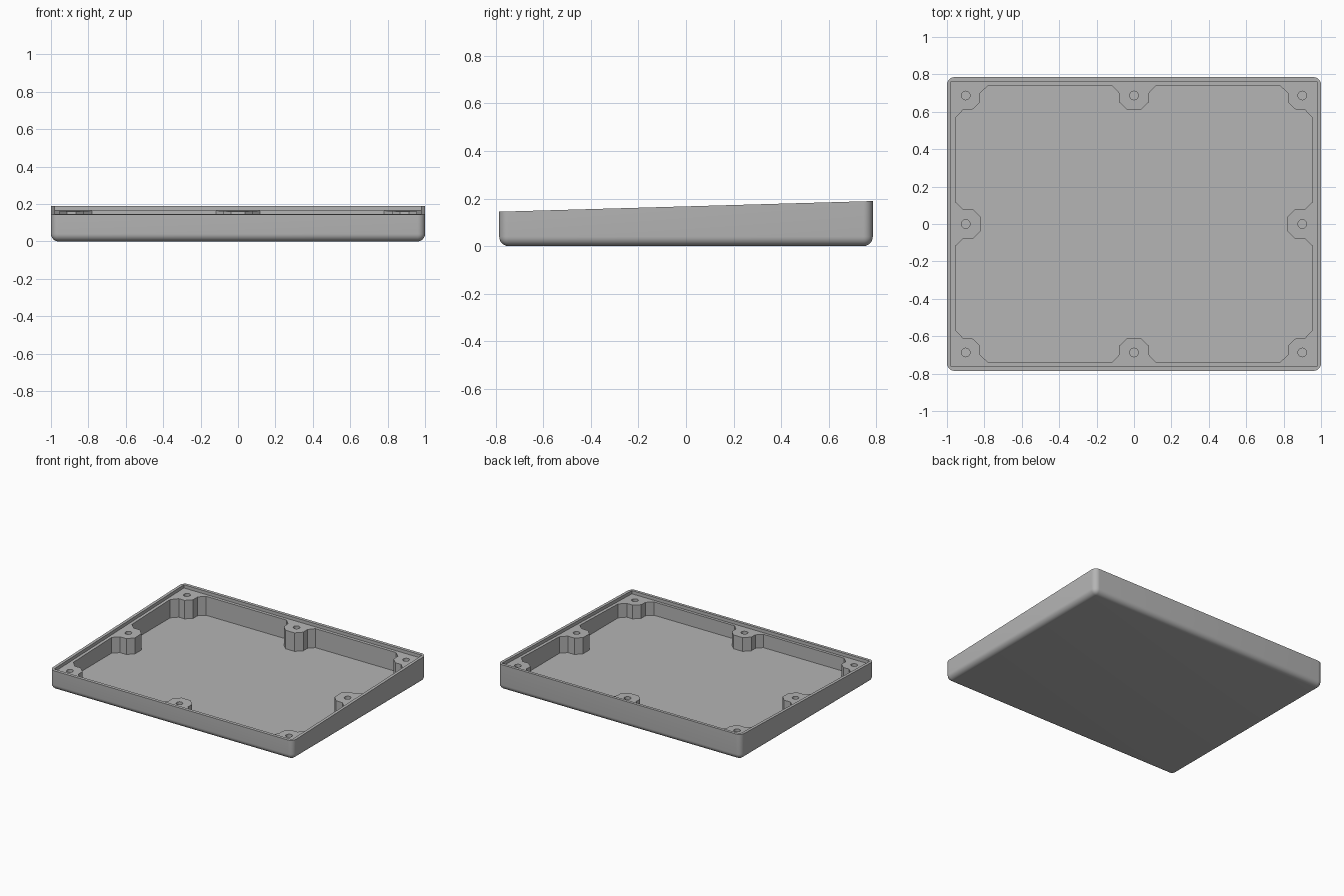
import bpy, bmesh, math

if "Cube" in bpy.data.objects:
    bpy.data.objects.remove(bpy.data.objects["Cube"])

HX, HY = 1.0, 0.785          # outer half sizes
FLOOR, LIP_DEPTH = 0.023, 0.024

grey = bpy.data.materials.new("plain_grey")
grey.use_nodes = True
grey.diffuse_color = (0.46, 0.46, 0.46, 1)
grey.node_tree.nodes["Principled BSDF"].inputs["Base Color"].default_value = grey.diffuse_color


def rim(y):
    """Height of the sloping rim."""
    return 0.167 + 0.0285 * y


def make(name, bm):
    bmesh.ops.recalc_face_normals(bm, faces=bm.faces)
    mesh = bpy.data.meshes.new(name)
    bm.to_mesh(mesh)
    bm.free()
    mesh.materials.append(grey)
    obj = bpy.data.objects.new(name, mesh)
    bpy.context.collection.objects.link(obj)
    return obj


def prism(bm, outline, bottom, top):
    """Solid over an outline; bottom and top are height functions of y."""
    low = [bm.verts.new((x, y, bottom(y))) for x, y in outline]
    high = [bm.verts.new((x, y, top(y))) for x, y in outline]
    bm.faces.new(low[::-1])
    bm.faces.new(high)
    for i in range(len(low)):
        j = (i + 1) % len(low)
        bm.faces.new((low[i], low[j], high[j], high[i]))


def rect(hx, hy):
    return [(hx, hy), (-hx, hy), (-hx, -hy), (hx, -hy)]


def flat(z):
    return lambda y: z


# Outer shell: sloped block with rounded bottom and upright edges
bm = bmesh.new()
prism(bm, rect(HX, HY), flat(0), rim)
bm.normal_update()
edges = [e for e in bm.edges if any(v.co.z < 0.01 for v in e.verts)]
bmesh.ops.bevel(bm, geom=edges, offset=0.04, segments=8, profile=0.5, affect='EDGES')
tray = make("tray", bm)

# Shallow recess behind the lip
bm = bmesh.new()
prism(bm, rect(0.978, 0.762), lambda y: rim(y) - LIP_DEPTH, flat(0.5))
cutters = [make("lip_recess_cutter", bm)]

# Deep pocket whose outline leaves the screw bosses standing
quarter = [(.82, .037), (.861, .08), (.914, .08), (.955, .118), (.955, .567),
           (.914, .61), (.866, .61), (.823, .65), (.823, .70), (.78, .74),
           (.118, .74), (.08, .70), (.08, .652), (.037, .61)]
outline = []
for sx, sy in rect(1, 1):
    part = quarter if sx * sy > 0 else quarter[::-1]
    outline += [(sx * x, sy * y) for x, y in part]
bm = bmesh.new()
prism(bm, outline, flat(FLOOR), flat(0.5))
cutters.append(make("pocket_cutter", bm))

# Screw holes in the eight bosses
bm = bmesh.new()
for i in (-1, 0, 1):
    for j in (-1, 0, 1):
        if i or j:
            ring = [(0.9 * i + 0.023 * math.cos(math.tau * k / 24),
                     0.687 * j + 0.023 * math.sin(math.tau * k / 24)) for k in range(24)]
            prism(bm, ring, flat(0.04), flat(0.5))
cutters.append(make("screw_hole_cutter", bm))

# Carve the shell
bpy.ops.object.select_all(action='DESELECT')
bpy.context.view_layer.objects.active = tray
tray.select_set(True)
for cutter in cutters:
    cutter.hide_render = True
    mod = tray.modifiers.new(cutter.name, 'BOOLEAN')
    mod.operation = 'DIFFERENCE'
    mod.solver = 'EXACT'
    mod.object = cutter
    bpy.ops.object.modifier_apply(modifier=mod.name)
    bpy.data.objects.remove(cutter)
bpy.ops.object.shade_smooth_by_angle(angle=math.radians(30))
